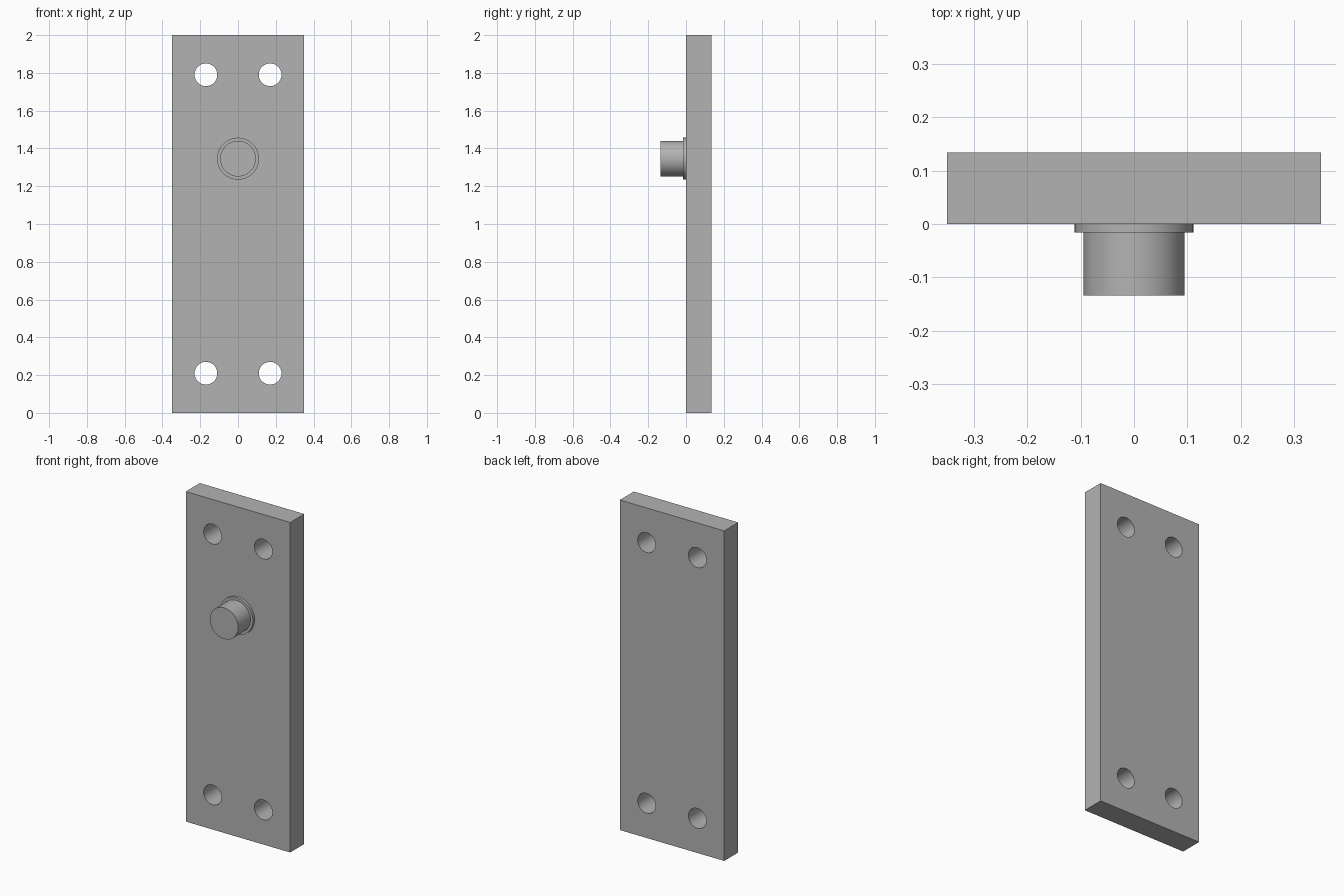
import bpy
import math

cube = bpy.data.objects.get("Cube")
if cube:
    bpy.data.objects.remove(cube, do_unlink=True)

WIDTH, DEPTH, HEIGHT = 0.70, 0.134, 2.0
HOLE_X, HOLE_R = 0.17, 0.06
PIN_Z = 1.346

steel = bpy.data.materials.new("grey steel")
steel.use_nodes = True
grey = (0.45, 0.45, 0.45, 1.0)
steel.diffuse_color = grey
steel.node_tree.nodes["Principled BSDF"].inputs["Base Color"].default_value = grey


def cylinder(name, radius, x, z, y_front, y_back):
    """Round part lying along y."""
    bpy.ops.mesh.primitive_cylinder_add(
        vertices=64, radius=radius, depth=y_back - y_front,
        location=(x, (y_front + y_back) / 2, z), rotation=(math.pi / 2, 0, 0))
    part = bpy.context.object
    part.name = name
    part.data.materials.append(steel)
    bpy.ops.object.shade_smooth_by_angle(angle=math.radians(30))
    return part


# Mounting plate
bpy.ops.mesh.primitive_cube_add(size=1, location=(0, DEPTH / 2, HEIGHT / 2))
plate = bpy.context.object
plate.name = "mounting_plate"
plate.scale = (WIDTH, DEPTH, HEIGHT)
bpy.ops.object.transform_apply(location=True, rotation=False, scale=True)
plate.data.materials.append(steel)

# Four bolt holes through the plate
for x in (-HOLE_X, HOLE_X):
    for z in (0.21, HEIGHT - 0.21):
        cutter = cylinder("hole_cutter", HOLE_R, x, z, -0.1, DEPTH + 0.1)
        cutter.hide_render = True
        bpy.context.view_layer.objects.active = plate
        hole = plate.modifiers.new("bolt_hole", 'BOOLEAN')
        hole.operation = 'DIFFERENCE'
        hole.solver = 'EXACT'
        hole.object = cutter
        bpy.ops.object.modifier_apply(modifier=hole.name)
        bpy.data.objects.remove(cutter, do_unlink=True)

bpy.ops.object.select_all(action='DESELECT')
plate.select_set(True)
bpy.context.view_layer.objects.active = plate
bpy.ops.object.shade_smooth_by_angle(angle=math.radians(30))

# Collar and pin on the front
cylinder("pin_collar", 0.111, 0, PIN_Z, -0.016, 0.0)
cylinder("pin", 0.0945, 0, PIN_Z, -DEPTH, -0.016)
